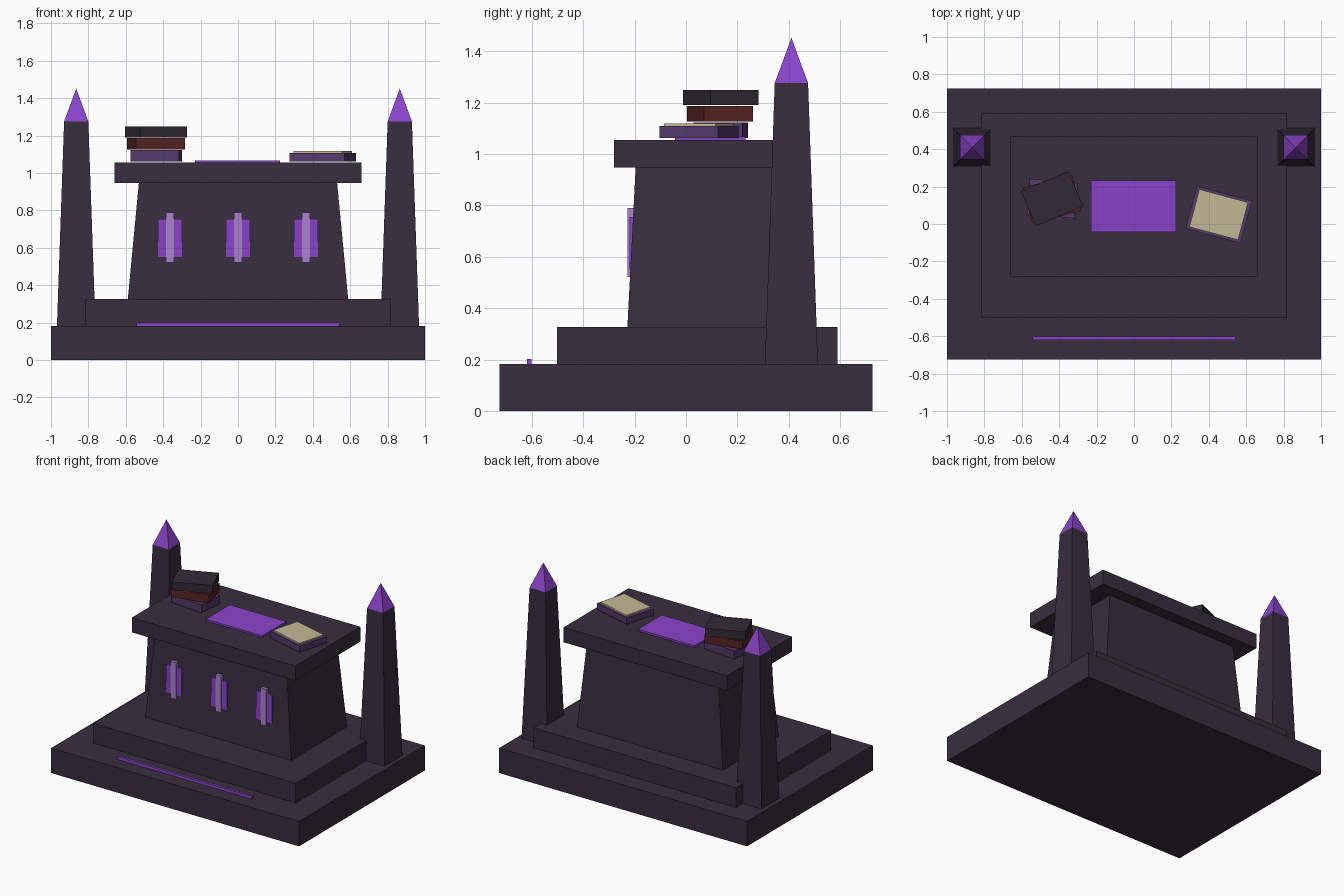
import bpy
import bmesh
import math

if "Cube" in bpy.data.objects:
    bpy.data.objects.remove(bpy.data.objects["Cube"])


def srgb(r, g, b):
    def lin(c):
        c /= 255
        return c / 12.92 if c <= 0.04045 else ((c + 0.055) / 1.055) ** 2.4
    return (lin(r), lin(g), lin(b), 1)


def material(name, rgb):
    m = bpy.data.materials.new(name)
    m.diffuse_color = srgb(*rgb)
    m.use_nodes = True
    m.node_tree.nodes["Principled BSDF"].inputs["Base Color"].default_value = m.diffuse_color
    return m


STONE = material("dark stone", (56, 46, 61))
PURPLE = material("bright purple", (138, 68, 202))
LAVENDER = material("pale lavender", (170, 130, 208))
PLUM = material("plum cover", (84, 58, 106))
RED = material("dark red cover", (88, 35, 35))
BLACK = material("charcoal cover", (49, 42, 54))
CREAM = material("cream paper", (196, 184, 150))


def block(name, mat, center, size, z0, z1, top=1.0, turn=0.0):
    """Box standing from z0 to z1; its top is scaled by 'top' (0 = point)."""
    bm = bmesh.new()
    bmesh.ops.create_cube(bm, size=1)
    for v in bm.verts:
        s = top if v.co.z > 0 else 1.0
        v.co.x *= size[0] * s
        v.co.y *= size[1] * s
        v.co.z = (v.co.z + 0.5) * (z1 - z0)
    bmesh.ops.remove_doubles(bm, verts=bm.verts, dist=1e-5)
    me = bpy.data.meshes.new(name)
    bm.to_mesh(me)
    bm.free()
    me.materials.append(mat)
    ob = bpy.data.objects.new(name, me)
    ob.location = (center[0], center[1], z0)
    ob.rotation_euler.z = math.radians(turn)
    bpy.context.collection.objects.link(ob)
    return ob


# Stepped platform
block("base_slab", STONE, (0, 0), (2.0, 1.45), 0, 0.182)
block("upper_step", STONE, (0, 0.044), (1.634, 1.092), 0.182, 0.327)
block("floor_strip", PURPLE, (0, -0.61), (1.084, 0.018), 0.18, 0.202)

# Altar body and table slab
block("altar_body", STONE, (0, 0.094), (1.178, 0.644), 0.327, 0.947, top=0.9)
block("altar_top", STONE, (0, 0.094), (1.32, 0.748), 0.947, 1.055)
block("altar_cloth", PURPLE, (-0.002, 0.095), (0.455, 0.274), 1.055, 1.068)

# Glowing rune panels on the front
for i, x in enumerate((-0.364, 0, 0.364)):
    block(f"rune_panel_{i}", PURPLE, (x, -0.207), (0.128, 0.026), 0.55, 0.755)
    block(f"rune_bar_{i}", LAVENDER, (x, -0.211), (0.044, 0.032), 0.522, 0.79)

# Obelisks with crystal points
for side, x in (("left", -0.865), ("right", 0.865)):
    block(f"obelisk_{side}", STONE, (x, 0.41), (0.206, 0.206), 0.182, 1.275, top=0.63)
    block(f"obelisk_tip_{side}", PURPLE, (x, 0.41), (0.13, 0.13), 1.275, 1.452, top=0)

# Stack of closed books
block("book_bottom", PLUM, (-0.437, 0.136), (0.258, 0.19), 1.062, 1.122, turn=-5)
block("book_middle", RED, (-0.438, 0.133), (0.27, 0.197), 1.127, 1.187, turn=14)
block("book_upper", BLACK, (-0.438, 0.135), (0.275, 0.203), 1.190, 1.249, turn=23)

# Open book with pages
block("open_book_cover", PLUM, (0.453, 0.05), (0.306, 0.236), 1.062, 1.108, turn=-15)
block("open_book_pages", CREAM, (0.453, 0.05), (0.27, 0.208), 1.108, 1.119, turn=-15)
